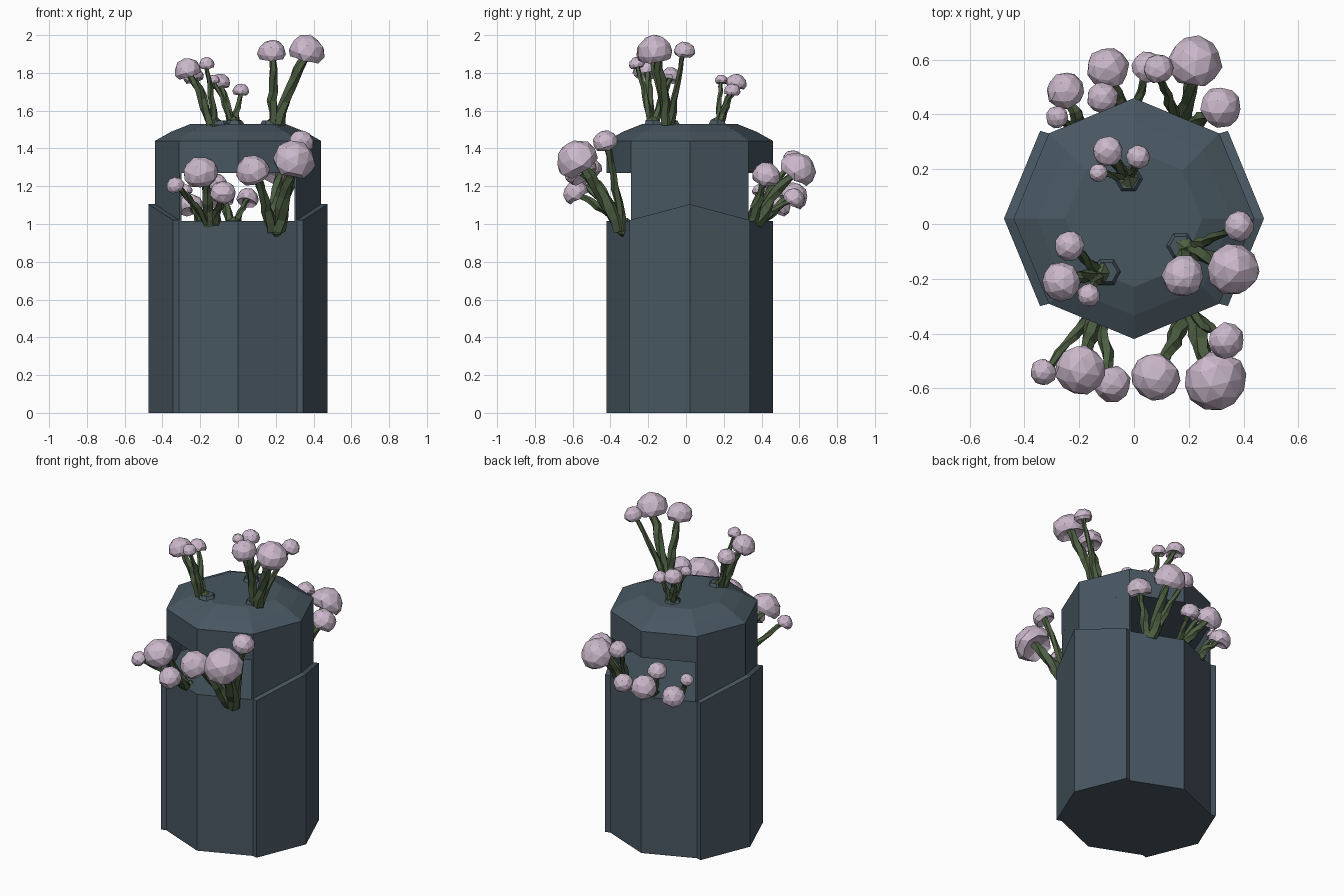
import bpy, bmesh, math, random
from mathutils import Vector, Matrix

if "Cube" in bpy.data.objects:
    bpy.data.objects.remove(bpy.data.objects["Cube"])

random.seed(4)


def material(name, color):
    m = bpy.data.materials.new(name)
    m.diffuse_color = (*color, 1)
    m.use_nodes = True
    m.node_tree.nodes["Principled BSDF"].inputs["Base Color"].default_value = m.diffuse_color
    return m


SLATE = material("slate_metal", (0.065, 0.095, 0.12))
GREEN = material("moss_green", (0.075, 0.115, 0.055))
PINK = material("pale_pink", (0.60, 0.48, 0.60))
CY = 0.02          # the bin sits slightly behind the centre line


def finish(bm, name, mat):
    bmesh.ops.recalc_face_normals(bm, faces=bm.faces)
    me = bpy.data.meshes.new(name)
    bm.to_mesh(me)
    bm.free()
    me.materials.append(mat)
    ob = bpy.data.objects.new(name, me)
    bpy.context.collection.objects.link(ob)
    return ob


def loft(bm, rings):
    """Join equal closed rings of points and cap both ends."""
    vs = [[bm.verts.new(p) for p in r] for r in rings]
    n = len(vs[0])
    for a, b in zip(vs, vs[1:]):
        for i in range(n):
            j = (i + 1) % n
            bm.faces.new((a[i], a[j], b[j], b[i]))
    bm.faces.new(vs[0][::-1])
    bm.faces.new(vs[-1])


def octagon(r, z):
    return [(r * math.cos(i * math.pi / 4), CY + r * math.sin(i * math.pi / 4), z) for i in range(8)]


# Bin body and domed lid
bm = bmesh.new()
loft(bm, [octagon(0.44, 0), octagon(0.44, 1.015)])
finish(bm, "bin_body", SLATE)
bm = bmesh.new()
loft(bm, [octagon(r, z) for r, z in ((0.44, 1.27), (0.44, 1.44), (0.355, 1.488), (0.25, 1.53))])
finish(bm, "bin_lid", SLATE)

# Side walls that carry the lid, and the outer side panels with peaked tops
for side, s in (("right", 1), ("left", -1)):
    def strip(outer, inner, z_end, z_mid, z0, name):
        (ox, oy, om), (ix, iy, im) = outer, inner
        plan = [(ox, -oy, z_end), (om, 0, z_mid), (ox, oy, z_end),
                (ix, iy, z_end), (im, 0, z_mid), (ix, -iy, z_end)]
        b = bmesh.new()
        lo = [b.verts.new((s * x, CY + y, z0)) for x, y, z in plan]
        hi = [b.verts.new((s * x, CY + y, z)) for x, y, z in plan]
        for i in range(6):
            j = (i + 1) % 6
            b.faces.new((lo[i], lo[j], hi[j], hi[i]))
        for v in (lo, hi):
            b.faces.new((v[0], v[1], v[4], v[5]))
            b.faces.new((v[1], v[2], v[3], v[4]))
        finish(b, name, SLATE)
    strip((0.311, 0.311, 0.44), (0.300, 0.311, 0.425), 1.275, 1.275, 1.01, side + "_wall")
    strip((0.343, 0.320, 0.475), (0.311, 0.311, 0.44), 1.02, 1.105, 0, side + "_panel")


def add_cap(bm, center, axis, r):
    """Faceted dome whose underside is pushed up into a cup."""
    rot = Vector((0, 0, 1)).rotation_difference(axis).to_matrix().to_4x4()
    spin = Matrix.Rotation(random.uniform(0, 6.28), 4, 'Z')
    new = bmesh.ops.create_icosphere(bm, subdivisions=2, radius=1)["verts"]
    cut = -0.4
    for v in new:
        x, y, z = v.co
        if z < cut:
            x, y, z = x * 0.95, y * 0.95, cut + (cut - z) * 0.6
        jit = Vector([random.uniform(-0.04, 0.04) for _ in range(3)])
        v.co = center + (rot @ spin @ (Vector((x, y, z)) + jit)) * r


def add_stem(bm, base, end, r):
    """Knobbly five-sided tube that rises, then leans out to its cap."""
    ctrl = Vector((base.x * 0.6 + end.x * 0.4, base.y * 0.6 + end.y * 0.4, base.z * 0.42 + end.z * 0.58))
    rings = []
    steps = 7
    for k in range(steps + 1):
        t = k / steps
        p = base * (1 - t) ** 2 + ctrl * 2 * t * (1 - t) + end * t * t
        d = ((ctrl - base) * (1 - t) + (end - ctrl) * t).normalized()
        q = Vector((0, 0, 1)).rotation_difference(d)
        if 0 < k < steps:
            p += Vector([random.uniform(-0.3, 0.3) * r for _ in range(3)])
        rr = r * (1.4 - 0.6 * t) * random.uniform(0.85, 1.15)
        rings.append([p + q @ Vector((rr * math.cos(a), rr * math.sin(a), 0))
                      for a in (i * math.tau / 5 + 0.3 * k for i in range(5))])
    loft(bm, rings)


def cluster(name, base, tilt, caps):
    base = Vector(base)
    heads, stems = bmesh.new(), bmesh.new()
    for x, y, z, r in caps:
        c = Vector((x, y, z))
        out = Vector((x - base.x, y - base.y, 0)) * tilt
        if out.length > 0.75:
            out = out.normalized() * 0.75
        axis = (Vector((0, 0, 1)) + out).normalized()
        add_cap(heads, c, axis, r)
        start = base + Vector(((x - base.x) * 0.15, (y - base.y) * 0.1, 0))
        add_stem(stems, start, c + axis * r * 0.15, 0.006 + 0.2 * r)
    # gnarled root lump
    lump = bmesh.ops.create_icosphere(stems, subdivisions=1, radius=0.045)["verts"]
    for v in lump:
        v.co = base + v.co * random.uniform(0.75, 1.05)
    finish(heads, name + "_caps", PINK)
    finish(stems, name + "_stems", GREEN)


# Mushrooms growing out of the lid
cluster("lid_right", (0.19, -0.09, 1.53), 1.3,
        [(0.36, -0.165, 1.905, 0.097), (0.18, -0.19, 1.90, 0.077), (0.383, -0.008, 1.91, 0.056)])
cluster("lid_left", (-0.12, -0.18, 1.53), 2.5,
        [(-0.265, -0.21, 1.808, 0.073), (-0.165, -0.26, 1.843, 0.042), (-0.235, -0.08, 1.775, 0.056)])
cluster("lid_back", (-0.02, 0.17, 1.53), 1.5,
        [(-0.095, 0.265, 1.74, 0.056), (0.015, 0.245, 1.70, 0.044), (-0.13, 0.187, 1.757, 0.034)])

# Broken collars where the lid clusters push through
for n, (x, y) in (("right", (0.17, -0.08)), ("left", (-0.10, -0.175)), ("back", (-0.02, 0.165))):
    bm = bmesh.new()
    loft(bm, [[(x + r * math.cos(a), y + r * math.sin(a), z) for a in (i * math.tau / 6 for i in range(6))]
              for r, z in ((0.055, 1.525), (0.04, 1.548))])
    finish(bm, n + "_collar", SLATE)

# Mushrooms spilling out of the front opening
cluster("front_right", (0.20, -0.325, 0.965), 3,
        [(0.295, -0.57, 1.33, 0.116), (0.335, -0.425, 1.43, 0.068), (0.08, -0.555, 1.275, 0.092)])
cluster("front_left", (-0.13, -0.31, 0.99), 3,
        [(-0.195, -0.53, 1.265, 0.094), (-0.08, -0.58, 1.16, 0.07), (-0.33, -0.54, 1.20, 0.049)])

# Mushrooms spilling out of the back opening
cluster("back_right", (0.17, 0.345, 1.0), 3,
        [(0.222, 0.588, 1.28, 0.1), (0.315, 0.425, 1.25, 0.077), (0.09, 0.565, 1.335, 0.056)])
cluster("back_middle", (-0.02, 0.37, 1.0), 3,
        [(0.05, 0.57, 1.13, 0.06), (-0.095, 0.565, 1.14, 0.08), (-0.115, 0.46, 1.21, 0.058)])
cluster("back_left", (-0.18, 0.33, 1.0), 3,
        [(-0.25, 0.485, 1.09, 0.07), (-0.28, 0.39, 1.17, 0.042)])
